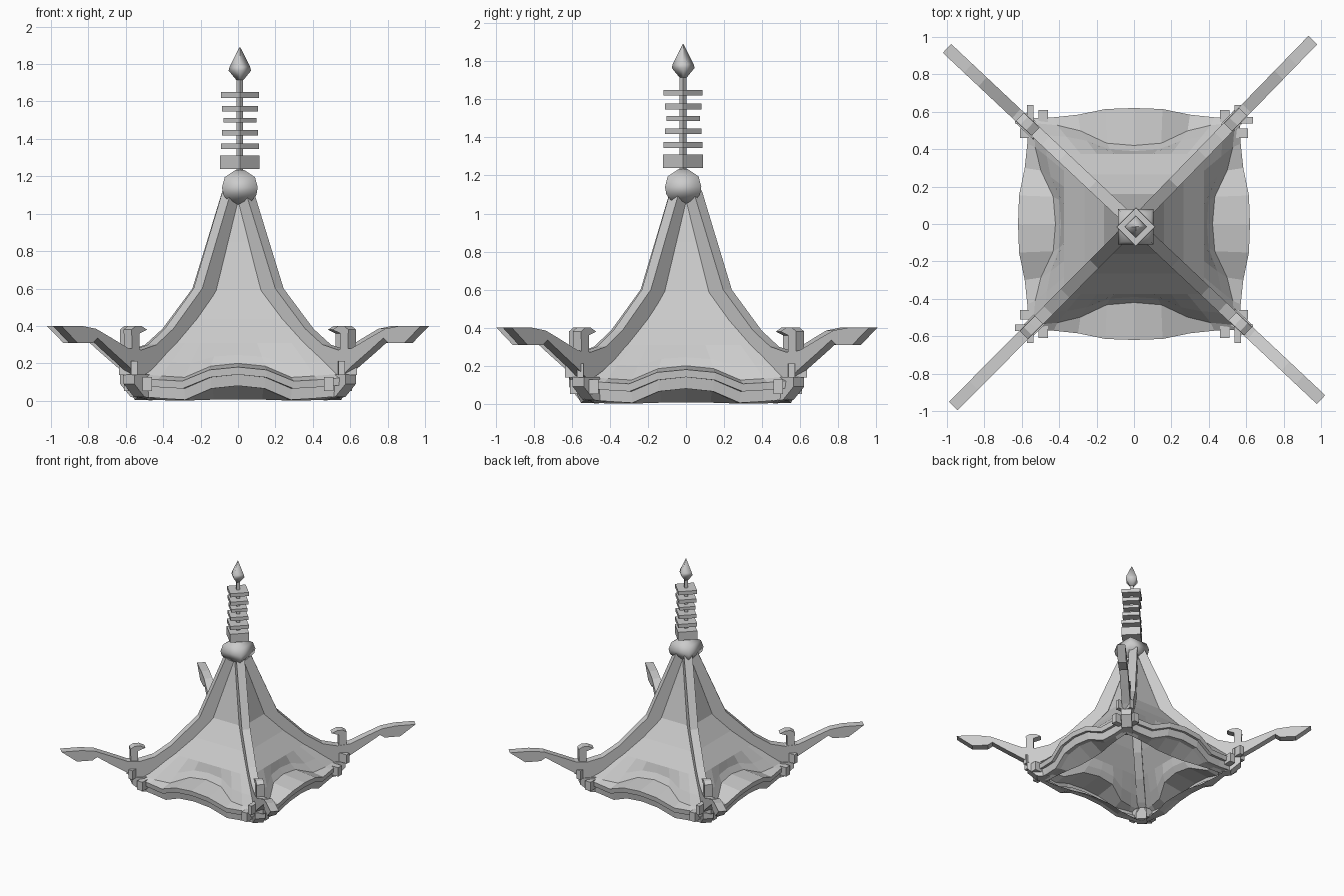
import bpy, bmesh
from math import radians, cos, sin, sqrt, pi
from mathutils import Matrix, Vector

default = bpy.data.objects.get("Cube")
if default:
    bpy.data.objects.remove(default)

grey = bpy.data.materials.new("stone_grey")
grey.use_nodes = True
grey.diffuse_color = (0.6, 0.6, 0.6, 1)
grey.node_tree.nodes["Principled BSDF"].inputs["Base Color"].default_value = grey.diffuse_color


def finish(bm, name, smooth=False):
    """Turn a bmesh into a named, coloured object."""
    bmesh.ops.remove_doubles(bm, verts=bm.verts, dist=0.0005)
    bmesh.ops.recalc_face_normals(bm, faces=bm.faces)
    for face in bm.faces:
        face.smooth = smooth
    mesh = bpy.data.meshes.new(name)
    bm.to_mesh(mesh)
    bm.free()
    mesh.materials.append(grey)
    obj = bpy.data.objects.new(name, mesh)
    bpy.context.collection.objects.link(obj)
    return obj


def plate(bm, outline, thickness, turn):
    """Extrude an outline of (diagonal offset, height) in a vertical plane."""
    rot = Matrix.Rotation(turn, 3, 'Z')
    sides = []
    for y in (-thickness / 2, thickness / 2):
        sides.append([bm.verts.new(rot @ Vector((d * sqrt(2), y, z))) for d, z in outline])
    near, far = sides
    bm.faces.new(near)
    bm.faces.new(far[::-1])
    for i in range(len(near)):
        j = (i + 1) % len(near)
        bm.faces.new((near[i], far[i], far[j], near[j]))


def lathe(name, profile, turn, smooth=True):
    """Four-sided turned shape from (half width, height) points."""
    bm = bmesh.new()
    rings = []
    for r, z in profile:
        rings.append([bm.verts.new((r * cos(turn + k * pi / 2), r * sin(turn + k * pi / 2), z))
                      for k in range(4)])
    for low, high in zip(rings, rings[1:]):
        for k in range(4):
            n = (k + 1) % 4
            bm.faces.new((low[k], low[n], high[n], high[k]))
    bm.faces.new(rings[0][::-1])
    bm.faces.new(rings[-1])
    obj = finish(bm, name, smooth)
    obj.location = (0.01, -0.015, 0)
    return obj


# Roof: lines across one side as (corner, middle bulge, height, arch rise)
LINES = [
    (0.03, 0, 1.12, 0), (0.095, 0, 0.85, 0), (0.16, 0, 0.59, 0),
    (0.265, 0, 0.44, 0), (0.375, 0, 0.31, 0), (0.475, -0.085, 0.2, 0.045),
    (0.54, -0.12, 0.125, 0.075),    # crease above the eave
    (0.565, 0.055, 0.105, 0.075),   # outer eave edge
    (0.56, 0.055, 0.065, 0.075),    # fascia step
    (0.54, 0.055, 0.065, 0.075),
    (0.535, 0.05, 0.005, 0.075),    # lower lip
    (0.50, 0.05, 0.005, 0.075),
    (0.48, -0.05, 0.002, 0.005),    # soffit
]
ALONG = [0, 0.27, 0.53, 0.76, 1]
BULGE = [1, 0.9, 0.35, 0.1, 0]
ARCH = [1, 0.8, 0, 0.1, 0.25]

bm = bmesh.new()
for side in range(4):
    rot = Matrix.Rotation(side * pi / 2, 3, 'Z')
    for mirror in (-1, 1):
        grid = []
        for corner, bulge, height, rise in LINES:
            grid.append([bm.verts.new(rot @ Vector((mirror * corner * f, -corner - bulge * b,
                                                    height + rise * a)))
                         for f, b, a in zip(ALONG, BULGE, ARCH)])
        for upper, lower in zip(grid, grid[1:]):
            for i in range(len(ALONG) - 1):
                bm.faces.new((upper[i], upper[i + 1], lower[i + 1], lower[i]))
finish(bm, "roof_shell")

# Hip ridges sweeping up into curled arms
RIDGE = [(0.06, 1.12), (0.215, 0.6), (0.37, 0.385), (0.46, 0.3), (0.54, 0.272), (0.61, 0.28),
         (0.7, 0.335), (0.785, 0.385), (0.86, 0.4), (0.97, 0.4), (0.885, 0.31), (0.8, 0.31),
         (0.775, 0.335), (0.7, 0.265), (0.6, 0.175), (0.55, 0.12), (0.48, 0.17), (0.36, 0.28),
         (0.24, 0.42), (0.14, 0.59), (0.02, 1.08)]
HOOK = [(0.55, 0.26), (0.59, 0.27), (0.592, 0.38), (0.57, 0.4), (0.54, 0.4),
        (0.51, 0.38), (0.53, 0.37), (0.55, 0.36)]
CORNER_TAB = [(0.46, 0.01), (0.53, 0.02), (0.585, 0.09), (0.585, 0.14), (0.5, 0.14)]
ARMS = {"back_left": 45.8, "back_right": 136.8, "front_right": 225.2, "front_left": 316.8}
for place, angle in ARMS.items():
    for part, outline, thick in (("ridge", RIDGE, 0.065), ("ridge_hook", HOOK, 0.06),
                                 ("corner_tab", CORNER_TAB, 0.08)):
        bm = bmesh.new()
        plate(bm, outline, thick, radians(angle))
        finish(bm, place + "_" + part)

# Short beam ends poking out beside each corner
bm = bmesh.new()
for side in range(4):
    rot = Matrix.Rotation(side * pi / 2, 4, 'Z')
    for mirror in (-1, 1):
        for along, out, z, width in ((0.555, 0.585, 0.175, 0.035), (0.485, 0.56, 0.09, 0.05)):
            place = Matrix.Translation((mirror * along, -out, z))
            bmesh.ops.create_cube(bm, size=1, matrix=rot @ place @ Matrix.Diagonal(
                (width, 0.1, 0.075, 1)))
finish(bm, "beam_ends")

# Spire: ball, rod, stacked plates and pointed tip
lathe("spire_ball", [(0.02, 1.04), (0.085, 1.065), (0.125, 1.1), (0.135, 1.14),
                     (0.115, 1.195), (0.03, 1.235)], pi / 4)
lathe("spire_rod", [(0.018, 1.2), (0.018, 1.75)], 0, False)
lathe("spire_tip", [(0.015, 1.71), (0.06, 1.765), (0.055, 1.785), (0.002, 1.89)], 0)
PLATES = [(0.105, 1.24, 0.07), (0.102, 1.345, 0.03), (0.096, 1.417, 0.03),
          (0.088, 1.487, 0.025), (0.096, 1.547, 0.03), (0.102, 1.62, 0.03)]
for number, (half, base, tall) in enumerate(PLATES):
    lathe("spire_plate_%d" % number, [(half, base), (half, base + tall)], 0, False)
